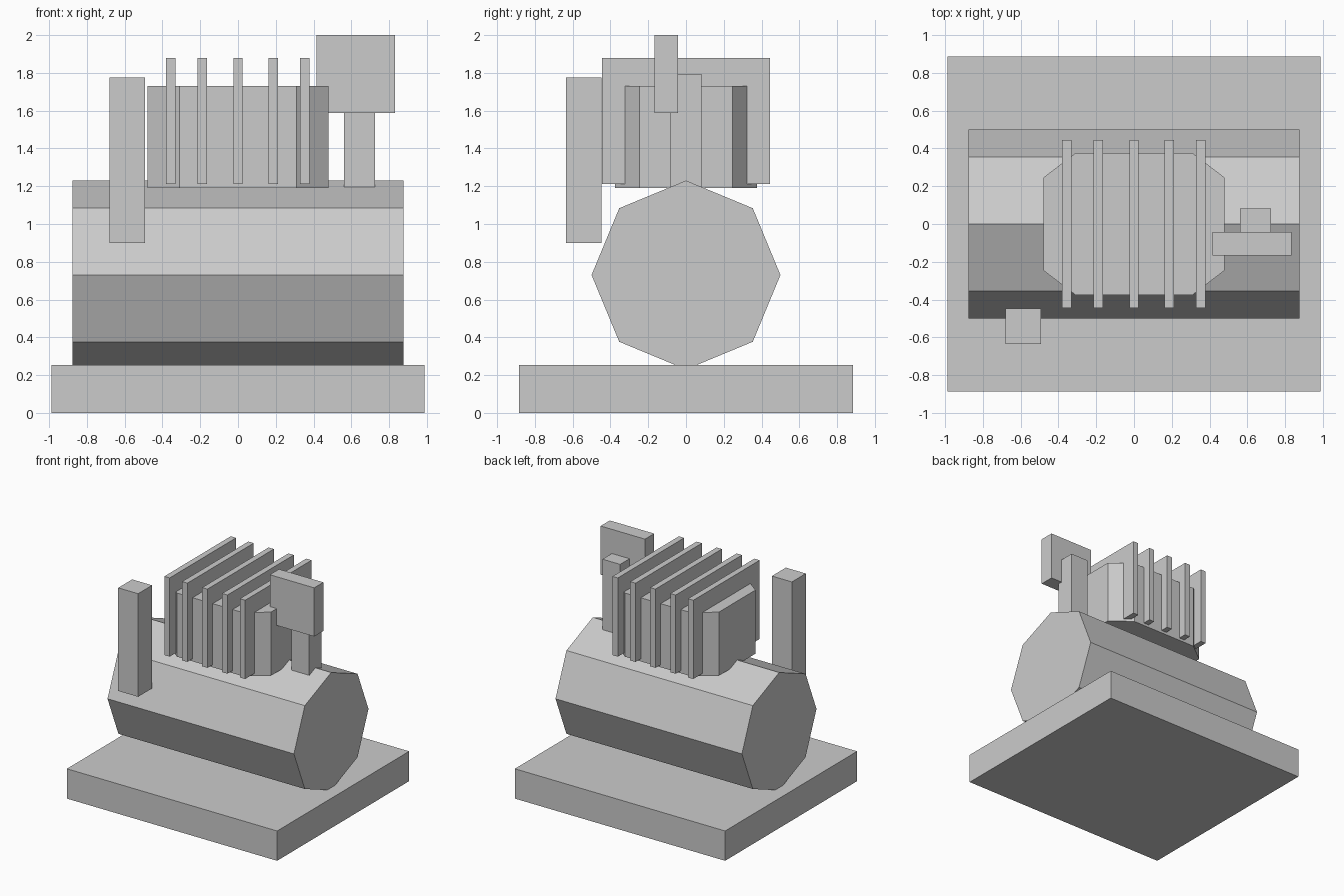
import bpy, bmesh, math

if "Cube" in bpy.data.objects:
    bpy.data.objects.remove(bpy.data.objects["Cube"])

grey = bpy.data.materials.new("light grey")
grey.diffuse_color = (0.6, 0.6, 0.6, 1)
grey.use_nodes = True
grey.node_tree.nodes["Principled BSDF"].inputs["Base Color"].default_value = grey.diffuse_color


def prism(name, profile, axis, lo, hi):
    """Extrude a closed 2D profile along x (profile is y,z) or z (profile is x,y)."""
    bm = bmesh.new()
    place = (lambda a, b: (lo, a, b)) if axis == "x" else (lambda a, b: (a, b, lo))
    face = bm.faces.new([bm.verts.new(place(a, b)) for a, b in profile])
    ext = bmesh.ops.extrude_face_region(bm, geom=[face])
    verts = [v for v in ext["geom"] if isinstance(v, bmesh.types.BMVert)]
    d = hi - lo
    bmesh.ops.translate(bm, verts=verts, vec=(d, 0, 0) if axis == "x" else (0, 0, d))
    bmesh.ops.recalc_face_normals(bm, faces=bm.faces[:])
    mesh = bpy.data.meshes.new(name)
    bm.to_mesh(mesh)
    bm.free()
    mesh.materials.append(grey)
    obj = bpy.data.objects.new(name, mesh)
    bpy.context.collection.objects.link(obj)
    return obj


def box(name, x, y, z):
    return prism(name, [(x[0], y[0]), (x[1], y[0]), (x[1], y[1]), (x[0], y[1])], "z", *z)


# Base slab
box("base", (-0.987, 0.987), (-0.885, 0.885), (0, 0.253))

# Eight-sided drum lying along x
ring = [(0.5 * math.cos(i * math.pi / 4), 0.73 + 0.5 * math.sin(i * math.pi / 4)) for i in range(8)]
prism("drum", ring, "x", -0.875, 0.875)

# Upright block with chamfered corners
corners = [(0.48, 0.245), (0.31, 0.375), (-0.31, 0.375), (-0.48, 0.245)]
prism("cylinder_block", corners + [(-x, -y) for x, y in corners], "z", 1.19, 1.73)

# Cooling fins
for i, x in enumerate((-0.355, -0.189, 0, 0.187, 0.354)):
    box(f"cooling_fin_{i + 1}", (x - 0.025, x + 0.025), (-0.445, 0.445), (1.212, 1.88))

# Front post, and the stem carrying a flat plate
box("front_post", (-0.68, -0.493), (-0.635, -0.448), (0.9, 1.775))
box("plate_stem", (0.56, 0.726), (-0.082, 0.083), (1.197, 1.795))
box("top_plate", (0.415, 0.832), (-0.166, -0.043), (1.587, 2.0))
